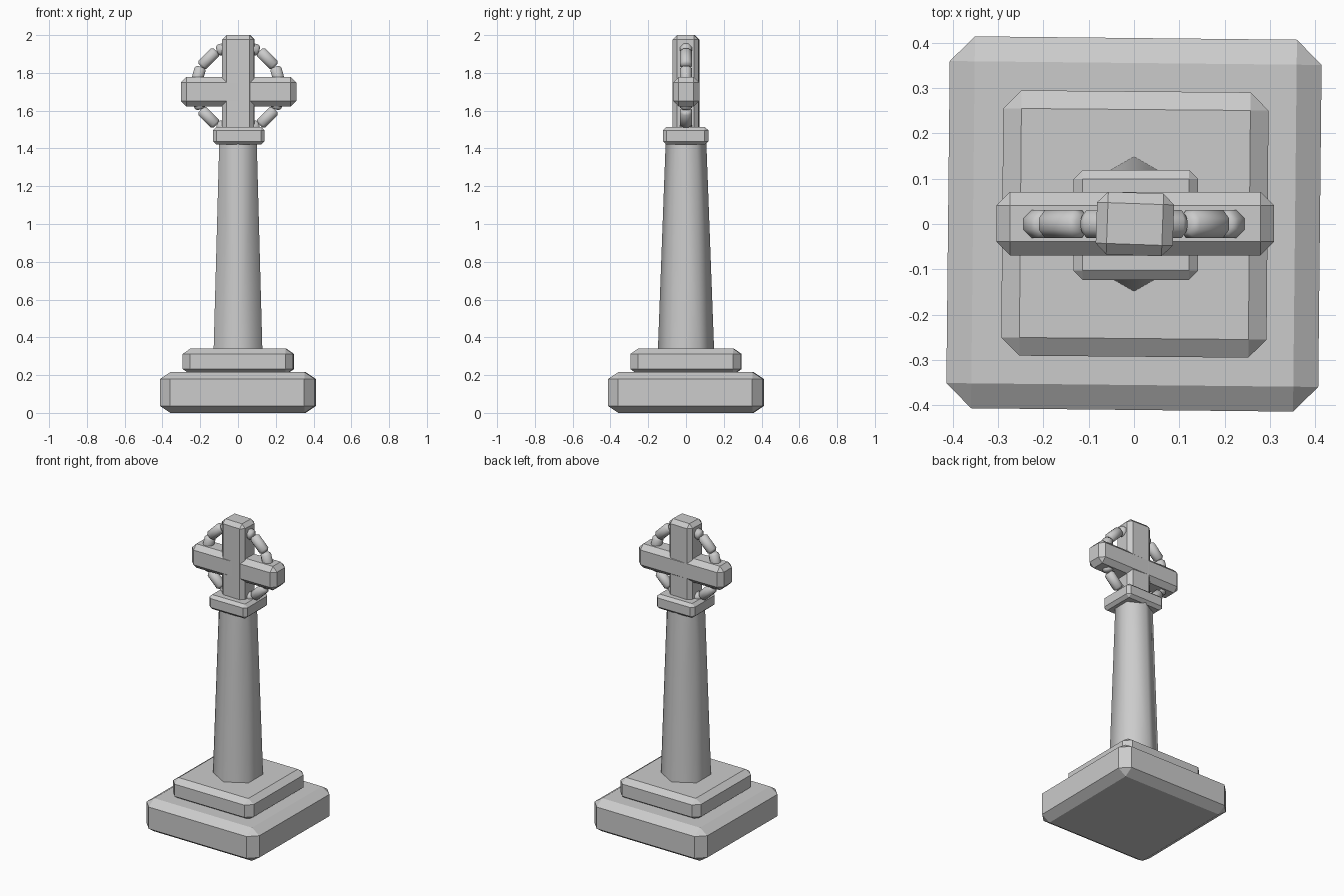
import bpy
import bmesh
from math import sin, cos, pi, radians
from itertools import product
from mathutils import Matrix, Vector

cube = bpy.data.objects.get("Cube")
if cube:
    bpy.data.objects.remove(cube, do_unlink=True)

STONE = (0.6, 0.6, 0.6, 1.0)
stone = bpy.data.materials.new("grey_stone")
stone.use_nodes = True
stone.diffuse_color = STONE
stone.node_tree.nodes["Principled BSDF"].inputs["Base Color"].default_value = STONE


def hull(name, points, matrix, smooth_angle=None):
    """Convex solid around the points, with flat facets merged."""
    bm = bmesh.new()
    for p in points:
        bm.verts.new(p)
    bmesh.ops.convex_hull(bm, input=bm.verts)
    bmesh.ops.dissolve_limit(bm, angle_limit=radians(1), verts=bm.verts, edges=bm.edges)
    bmesh.ops.recalc_face_normals(bm, faces=bm.faces)
    mesh = bpy.data.meshes.new(name)
    bm.to_mesh(mesh)
    bm.free()
    mesh.materials.append(stone)
    if smooth_angle:
        mesh.shade_smooth()
        mesh.set_sharp_from_angle(angle=radians(smooth_angle))
    obj = bpy.data.objects.new(name, mesh)
    bpy.context.collection.objects.link(obj)
    obj.matrix_world = matrix
    return obj


def block(name, center, size, chamfer, drop, turn=0):
    """Box with chamfered edges: chamfer is the sideways cut, drop the vertical one."""
    x, y, z = (s / 2 for s in size)
    corners = [(x, y - chamfer, z - drop), (x - chamfer, y, z - drop),
               (x - chamfer, y - chamfer, z)]
    points = [(a * i, b * j, c * k) for a, b, c in corners
              for i, j, k in product((-1, 1), repeat=3)]
    matrix = Matrix.Translation(center) @ Matrix.Rotation(radians(turn), 4, "Z")
    return hull(name, points, matrix)


def lathe(name, stations, sides, matrix, smooth_angle, offset=0):
    """Solid of stacked polygons given as (x radius, y radius, height)."""
    turns = [2 * pi * (i + offset) / sides for i in range(sides)]
    points = [(rx * sin(t), ry * cos(t), h) for rx, ry, h in stations for t in turns]
    return hull(name, points, matrix, smooth_angle)


# Stepped base
block("lower_step", (0, 0, 0.108), (0.82, 0.82, 0.216), 0.055, 0.037, -0.6)
block("upper_step", (0.002, 0, 0.272), (0.585, 0.585, 0.136), 0.04, 0.028, -0.5)

# Tapered six-sided shaft and the collar on it
lathe("shaft", [(0.15, 0.15, 0.3), (0.114, 0.107, 1.45)], 6, Matrix(), 65)
block("collar", (0.004, -0.002, 1.467), (0.275, 0.242, 0.094), 0.02, 0.018)

# Cross
block("cross_post", (0.002, 0, 1.74), (0.17, 0.138, 0.52), 0.024, 0.024, -2)
block("cross_arm", (0.003, 0.001, 1.7), (0.612, 0.14, 0.156), 0.03, 0.03)

# Ring of short straight stones with chamfered ends
COUNT, RADIUS, TUBE = 12, 0.22, 0.033
half = RADIUS * sin(pi / COUNT) + 0.001
for i in range(COUNT):
    a = 2 * pi * (i + 0.5) / COUNT
    direction = Vector((-sin(a), 0, cos(a)))
    spot = Vector((RADIUS * cos(a), 0, 1.72 + RADIUS * sin(a)))
    matrix = Matrix.Translation(spot) @ direction.to_track_quat("Z", "Y").to_matrix().to_4x4()
    profile = [(TUBE * f, TUBE * f, h) for f, h in
               ((0.6, -half), (1, 0.012 - half), (1, half - 0.012), (0.6, half))]
    lathe(f"ring_stone_{i + 1}", profile, 8, matrix, 46, 0.5)
